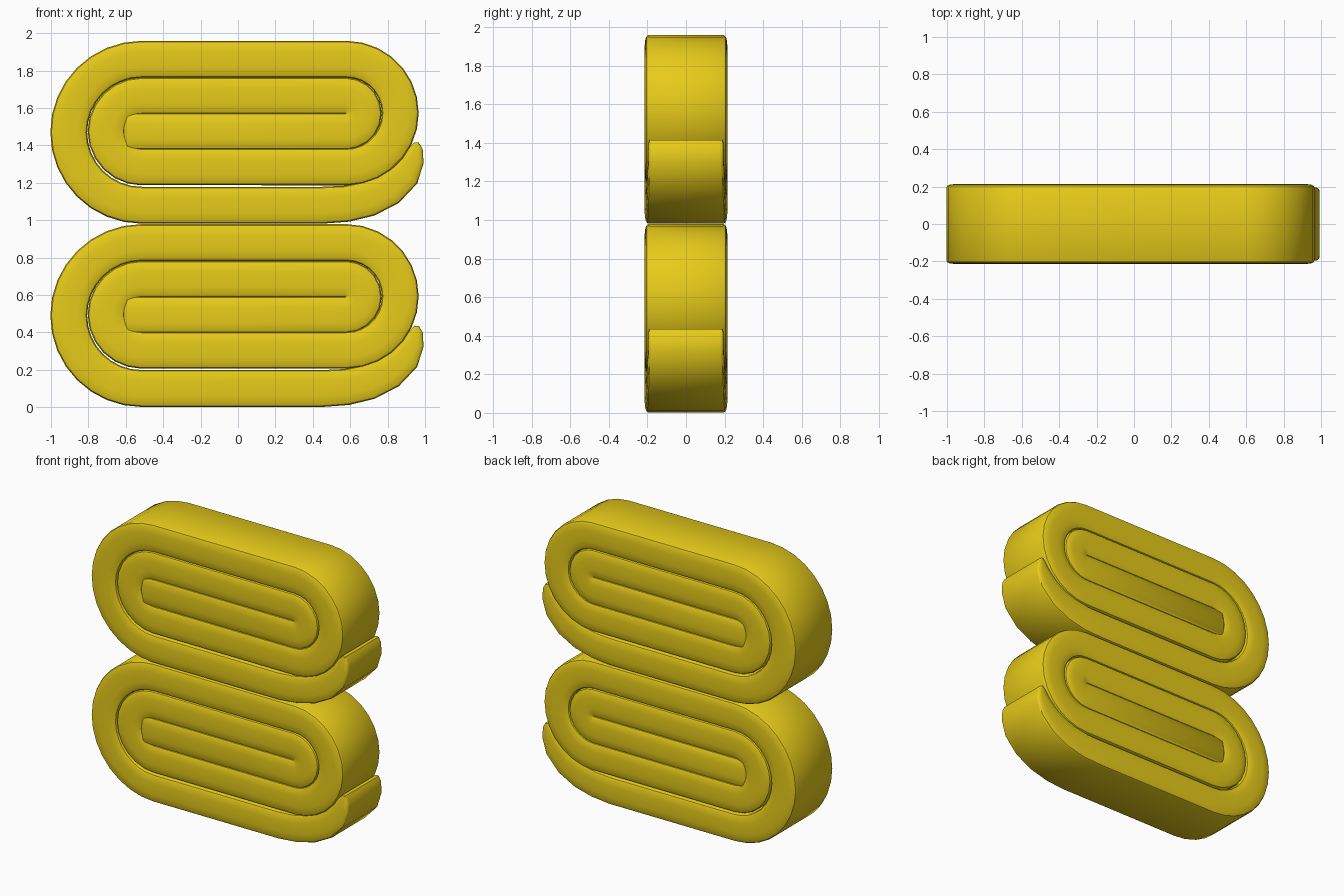
import bpy, bmesh
from math import sin, cos, radians
from mathutils import Vector

if "Cube" in bpy.data.objects:
    bpy.data.objects.remove(bpy.data.objects["Cube"])

W, D = 0.0985, 0.215          # half thickness and half depth of the strip

mat = bpy.data.materials.new("yellow")
mat.diffuse_color = (0.8, 0.6, 0.01, 1)
mat.use_nodes = True
mat.node_tree.nodes["Principled BSDF"].inputs["Base Color"].default_value = mat.diffuse_color


def arc(cx, z0, z1, start, n):
    """Half turn, counter-clockwise, between two strip heights."""
    c, r = (z0 + z1) / 2, abs(z1 - z0) / 2
    return [(cx + r * cos(radians(start + 180 * i / n)),
             c + r * sin(radians(start + 180 * i / n)), W, D) for i in range(n + 1)]


# Strip centreline from the inner end out to the tail: x, z, half thickness, half depth
path = [(-0.61, 0.495, W * 0.86, D * 0.94), (-0.59, 0.495, W, D)]
path += arc(0.575, 0.495, 0.685, -90, 10)
path += arc(-0.515, 0.685, 0.305, 90, 12)
path += arc(0.58, 0.305, 0.88, -90, 14)
path += arc(-0.515, 0.88, 0.10, 90, 16)
path += [(0.45, 0.10, W, D), (0.58, 0.108, 0.097, 0.21), (0.70, 0.135, 0.095, 0.207),
         (0.81, 0.187, 0.09, 0.204), (0.895, 0.265, 0.08, 0.2), (0.938, 0.345, 0.058, 0.197),
         (0.953, 0.405, 0.035, 0.195), (0.955, 0.435, 0.012, 0.192)]

# Pillowed cross-section, as fractions of half thickness and half depth
half = [(1, 0.9), (0.94, 0.95), (0.8, 0.98), (0.4, 1), (-0.4, 1), (-0.8, 0.98), (-0.94, 0.95), (-1, 0.9)]
section = half + [(-a, -b) for a, b in half]


def rolled_strip(name, lift):
    bm = bmesh.new()
    pts = [Vector((p[0], p[1])) for p in path]
    rings = []
    for i, (x, z, w, d) in enumerate(path):
        t = Vector((0, 0))
        if i:
            t += (pts[i] - pts[i - 1]).normalized()
        if i < len(pts) - 1:
            t += (pts[i + 1] - pts[i]).normalized()
        t.normalize()
        rings.append([bm.verts.new((x + t.y * w * a, d * b, z - t.x * w * a + lift))
                      for a, b in section])
    n = len(section)
    for r0, r1 in zip(rings, rings[1:]):
        for j in range(n):
            k = (j + 1) % n
            bm.faces.new((r0[j], r0[k], r1[k], r1[j]))
    bm.faces.new(rings[0])
    bm.faces.new(rings[-1])
    bmesh.ops.recalc_face_normals(bm, faces=bm.faces)
    me = bpy.data.meshes.new(name)
    bm.to_mesh(me)
    bm.free()
    me.materials.append(mat)
    ob = bpy.data.objects.new(name, me)
    bpy.context.collection.objects.link(ob)
    bpy.ops.object.select_all(action='DESELECT')
    ob.select_set(True)
    bpy.context.view_layer.objects.active = ob
    bpy.ops.object.shade_smooth_by_angle(angle=radians(35))


# Two identical coils stacked
rolled_strip("lower_coil", 0.0)
rolled_strip("upper_coil", 0.98)
